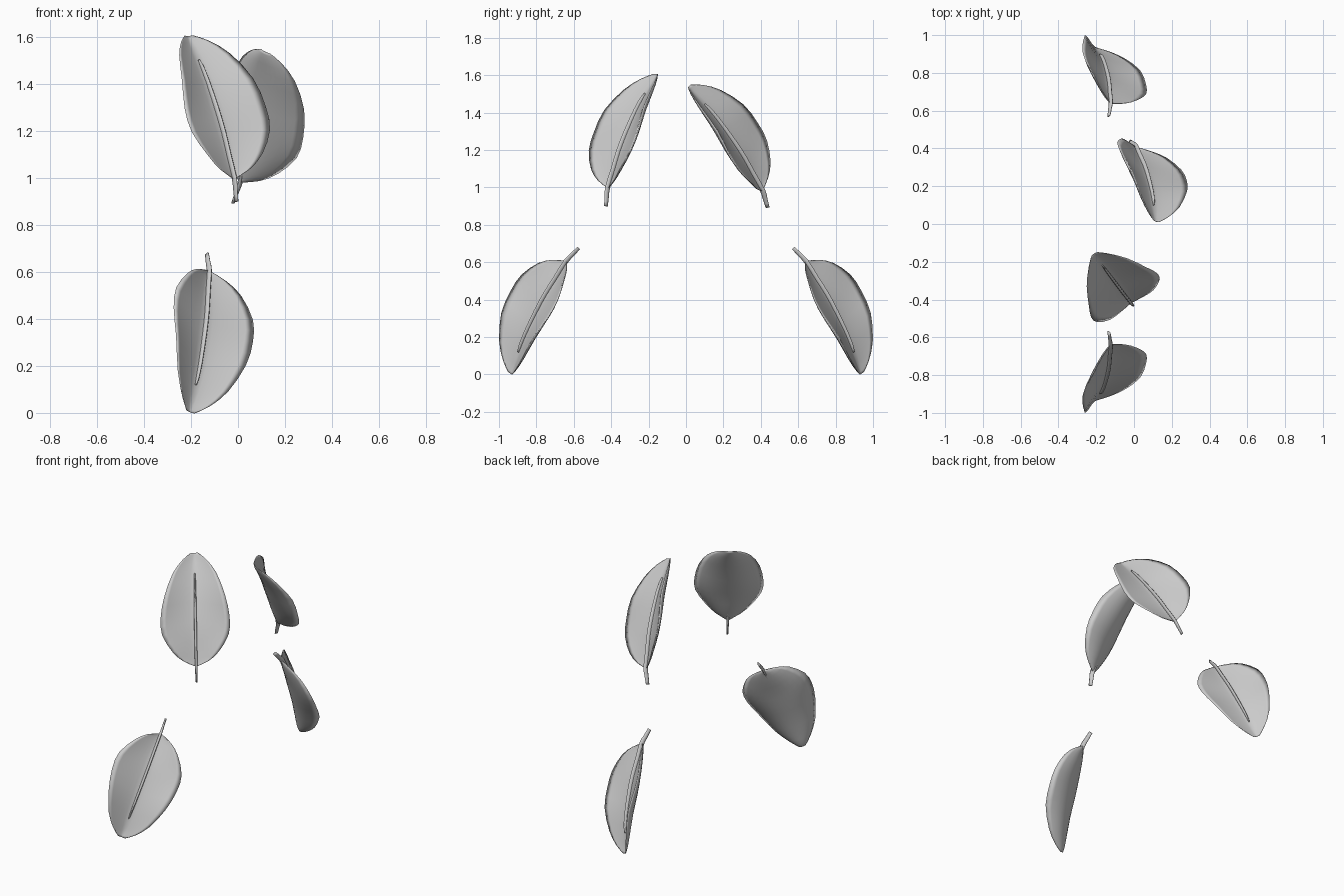
import bpy, bmesh, math
from mathutils import Vector

if "Cube" in bpy.data.objects:
    bpy.data.objects.remove(bpy.data.objects["Cube"])

# Blade profile rows: midline (t, d), half width, edge (t, d); t runs to the tip, d is the cupped side
BLADE = [
    (0.000, -0.007, 0.008, 0.000, 0.000),
    (0.035, -0.003, 0.078, 0.030, 0.025),
    (0.104, 0.004, 0.141, 0.085, 0.055),
    (0.208, 0.018, 0.202, 0.187, 0.077),
    (0.319, 0.023, 0.209, 0.293, 0.089),
    (0.456, 0.022, 0.184, 0.423, 0.098),
    (0.585, 0.008, 0.132, 0.562, 0.066),
    (0.655, -0.003, 0.072, 0.645, 0.030),
    (0.688, -0.004, 0.022, 0.688, 0.000),
]
# Stem and midrib path: t, d, radius
RIB = [
    (-0.094, -0.037, 0.012), (-0.045, -0.018, 0.014), (0.000, -0.001, 0.016),
    (0.104, 0.011, 0.016), (0.208, 0.024, 0.016), (0.319, 0.028, 0.016),
    (0.456, 0.026, 0.014), (0.530, 0.020, 0.011), (0.562, 0.014, 0.006),
]


def smooth_rows(rows, steps):
    """Catmull-Rom interpolation through the rows."""
    out = []
    n = len(rows)
    for i in range(n - 1):
        p = [rows[max(0, min(n - 1, i + k))] for k in (-1, 0, 1, 2)]
        for s in range(steps):
            f = s / steps
            out.append(tuple(
                0.5 * (2 * b + (c - a) * f + (2 * a - 5 * b + 4 * c - e) * f * f
                       + (3 * b - a - 3 * c + e) * f ** 3)
                for a, b, c, e in zip(*p)))
    out.append(rows[-1])
    return out


def finish(bm, name):
    bmesh.ops.recalc_face_normals(bm, faces=bm.faces)
    mesh = bpy.data.meshes.new(name)
    bm.to_mesh(mesh)
    bm.free()
    mesh.polygons.foreach_set("use_smooth", [True] * len(mesh.polygons))
    ob = bpy.data.objects.new(name, mesh)
    bpy.context.collection.objects.link(ob)
    return ob


def skin(bm, rings):
    """Join successive closed rings with quads and cap the ends."""
    for a, b in zip(rings, rings[1:]):
        n = len(a)
        for i in range(n):
            k = (i + 1) % n
            bm.faces.new((a[i], a[k], b[k], b[i]))
    bm.faces.new(rings[0])
    bm.faces.new(rings[-1])


def leaf(name, base, tip, side, stretch=1.0):
    base = Vector(base)
    T = (Vector(tip) - base).normalized()
    S = Vector(side)
    S = (S - T * S.dot(T)).normalized()
    D = S.cross(T)

    def place(s, t, d):
        return base + S * s + T * (t * stretch) + D * d

    # cupped blade, slightly thick: valley on the front, rounded belly on the back
    bm = bmesh.new()
    rings = []
    section = [(i / 6, 1.25, 0) for i in range(-6, 7)] + [(i / 6, 2.2, 1) for i in range(5, -6, -1)]
    for mt, md, hw, et, ed in smooth_rows(BLADE, 2):
        thick = 0.002 + 0.022 * math.sin(math.pi * min(1, max(0, mt / 0.688)))
        ring = []
        for v, power, back in section:
            k = abs(v) ** power
            d = md - back * thick
            ring.append(bm.verts.new(place(v * hw, mt + (et - mt) * k, d + (ed - d) * k)))
        rings.append(ring)
    skin(bm, rings)
    finish(bm, name + "_blade")

    # stem and midrib, a narrow upright oval in section
    bm = bmesh.new()
    path = smooth_rows(RIB, 2)
    rings = []
    for j, (t, d, r) in enumerate(path):
        p, q = path[max(0, j - 1)], path[min(len(path) - 1, j + 1)]
        ang = math.atan2(q[1] - p[1], q[0] - p[0])
        ring = []
        for i in range(8):
            a = i * math.tau / 8
            u = r * math.sin(a)
            ring.append(bm.verts.new(place(0.5 * r * math.cos(a), t - u * math.sin(ang), d + u * math.cos(ang))))
        rings.append(ring)
    skin(bm, rings)
    finish(bm, name + "_stem")


# Two upright leaves
leaf("upper_front_leaf", (-0.015, -0.42, 1.0), (-0.21, -0.16, 1.61), (0.83, 0.55, 0))
leaf("upper_back_leaf", (0.012, 0.41, 0.985), (0.117, 0.015, 1.545), (-0.84, 0.36, 0.41))

# Two hanging leaves, mirrored front to back
for name, m in (("lower_front_leaf", 1), ("lower_back_leaf", -1)):
    leaf(name, (-0.122, -0.643 * m, 0.605), (-0.202, -0.938 * m, 0.01),
         (-0.81 * m, -0.48, 0.34 * m), 0.98)
